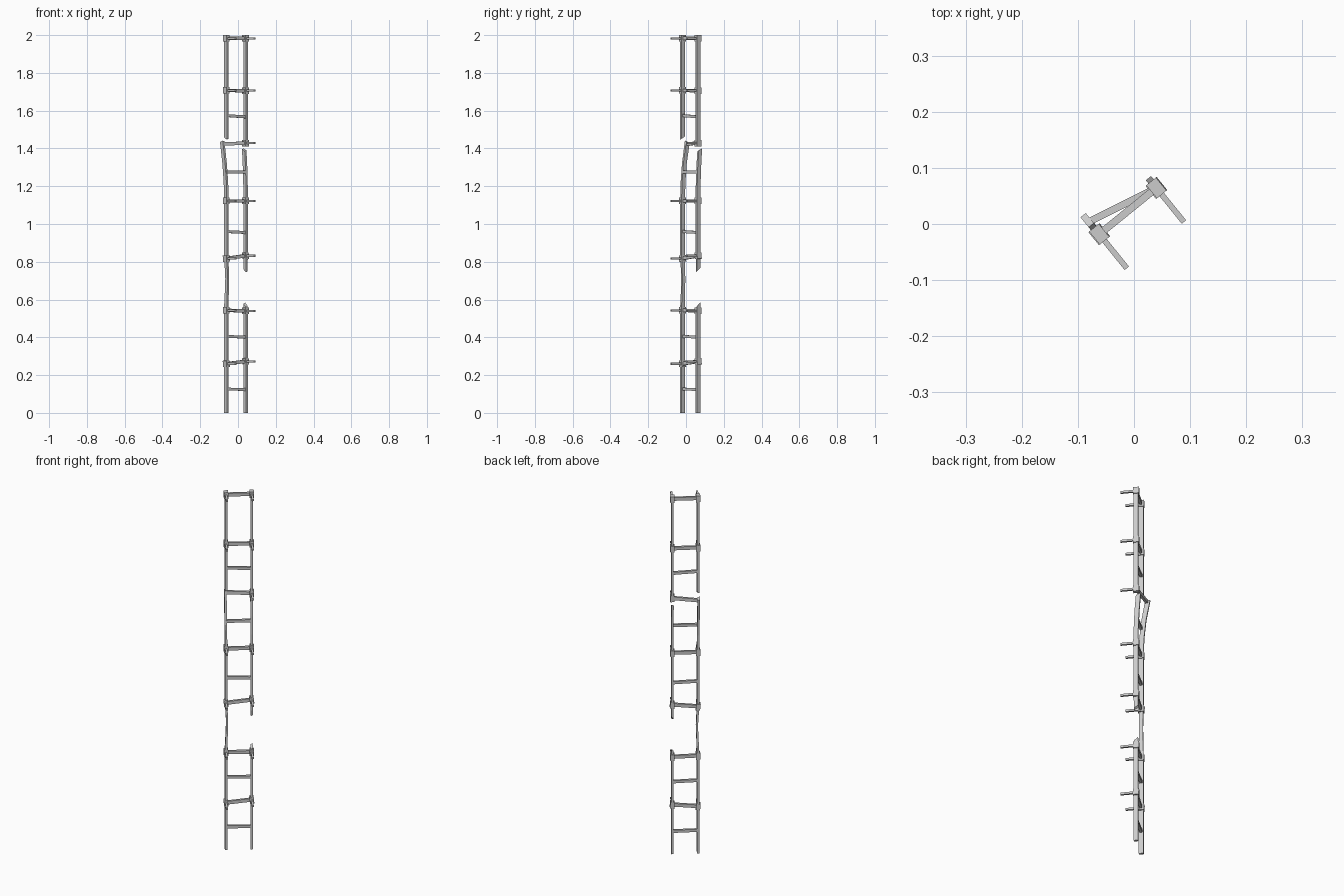
import bpy, bmesh, math
from mathutils import Matrix, Vector

if "Cube" in bpy.data.objects:
    bpy.data.objects.remove(bpy.data.objects["Cube"])

# Local frame: x runs across the ladder, pegs point along -y
FRAME = Matrix.Translation((-0.011, 0.023, 0)) @ Matrix.Rotation(math.radians(39), 4, 'Z')
HALF = 0.0655          # rail offset from the ladder middle


def add_object(name, bm):
    bmesh.ops.recalc_face_normals(bm, faces=bm.faces)
    bm.transform(FRAME)
    mesh = bpy.data.meshes.new(name)
    bm.to_mesh(mesh)
    bm.free()
    obj = bpy.data.objects.new(name, mesh)
    bpy.context.collection.objects.link(obj)


def box(name, centre, size, tilt=0.0, pitch=0.0):
    bm = bmesh.new()
    m = (Matrix.Translation(centre) @ Matrix.Rotation(tilt, 4, 'Y')
         @ Matrix.Rotation(pitch, 4, 'X') @ Matrix.Diagonal((*size, 1)))
    bmesh.ops.create_cube(bm, size=1, matrix=m)
    add_object(name, bm)


def rail(name, x, path, cut_low=0.0, cut_high=0.0):
    """Loft a rectangular rail; path rows are z, x shift, y shift, thickness.
    The cuts slant the broken ends."""
    bm = bmesh.new()
    rings = []
    for i, (z, dx, dy, s) in enumerate(path):
        cut = cut_low if i == 0 else cut_high if i == len(path) - 1 else 0
        ring = [bm.verts.new((x + dx + sx * 0.006 * s, dy + sy * 0.0115 * s,
                              z + cut * (sy + 0.4 * sx)))
                for sx, sy in ((-1, -1), (1, -1), (1, 1), (-1, 1))]
        if rings:
            for k in range(4):
                n = (k + 1) % 4
                bm.faces.new((rings[-1][k], rings[-1][n], ring[n], ring[k]))
        rings.append(ring)
    bm.faces.new(rings[0])
    bm.faces.new(rings[-1])
    add_object(name, bm)


def rung(name, za, zb, height, a_shift=(0, 0)):
    """Bar between the rails, from height za on the left to zb on the right."""
    a = Vector((-HALF + a_shift[0], a_shift[1], za))
    b = Vector((HALF, 0, zb))
    bm = bmesh.new()
    ends = [[bm.verts.new(p + Vector((0, sy * 0.0065, sz * height / 2)))
             for sy, sz in ((-1, -1), (1, -1), (1, 1), (-1, 1))] for p in (a, b)]
    for k in range(4):
        n = (k + 1) % 4
        bm.faces.new((ends[0][k], ends[0][n], ends[1][n], ends[1][k]))
    bm.faces.new(ends[0])
    bm.faces.new(ends[1])
    add_object(name, bm)


# Left rail: long bent lower piece and straight upper piece
rail("left_rail_lower", -HALF,
     [(0, 0, 0, 1), (0.56, 0, 0, 1), (0.63, 0.003, 0, 0.9), (0.71, 0.006, 0, 0.85),
      (0.77, 0.003, 0, 0.9), (0.82, 0, 0, 1), (1.12, 0, 0, 1), (1.22, 0, 0.003, 1),
      (1.32, -0.001, 0.013, 1), (1.436, -0.001, 0.033, 1)], cut_high=-0.004)
rail("left_rail_upper", -HALF, [(1.455, 0, 0, 1), (1.985, 0, 0, 1)], cut_low=0.006)

# Right rail: three pieces with a large gap and a small break
rail("right_rail_lower", HALF, [(0, 0, 0, 1), (0.54, 0, 0, 1), (0.572, 0, 0, 0.9)],
     cut_high=0.009)
rail("right_rail_middle", HALF,
     [(0.755, 0, 0, 0.9), (0.82, 0, 0, 1), (1.2, 0, 0, 1), (1.3, 0, 0.004, 1),
      (1.393, 0, 0.011, 1)], cut_low=0.008, cut_high=0.005)
rail("right_rail_upper", HALF, [(1.42, 0, 0, 1), (1.985, 0, 0, 1)])

# Main rungs with brackets and wall pegs
for za, zb in ((0.26, 0.273), (0.543, 0.54), (0.818, 0.832), (1.122, 1.122),
               (1.424, 1.428), (1.707, 1.706), (1.983, 1.983)):
    loose = 1.4 < za < 1.45
    rung("main_rung", za, zb, 0.018, (-0.001, 0.029) if loose else (0, 0))
    tilt = -math.atan2(zb - za, 2 * HALF) if abs(zb - za) > 0.008 else 0
    for x, z in ((-HALF, za), (HALF, zb)):
        if loose and x < 0:
            continue
        box("bracket", (x, 0, z), (0.022, 0.030, 0.034), tilt)
        box("wall_peg", (x, -0.042, z), (0.010, 0.072, 0.011))

# Thin rungs in between
for za, zb in ((0.126, 0.124), (0.405, 0.401), (0.96, 0.955), (1.275, 1.275),
               (1.574, 1.567)):
    rung("thin_rung", za, zb, 0.015)
